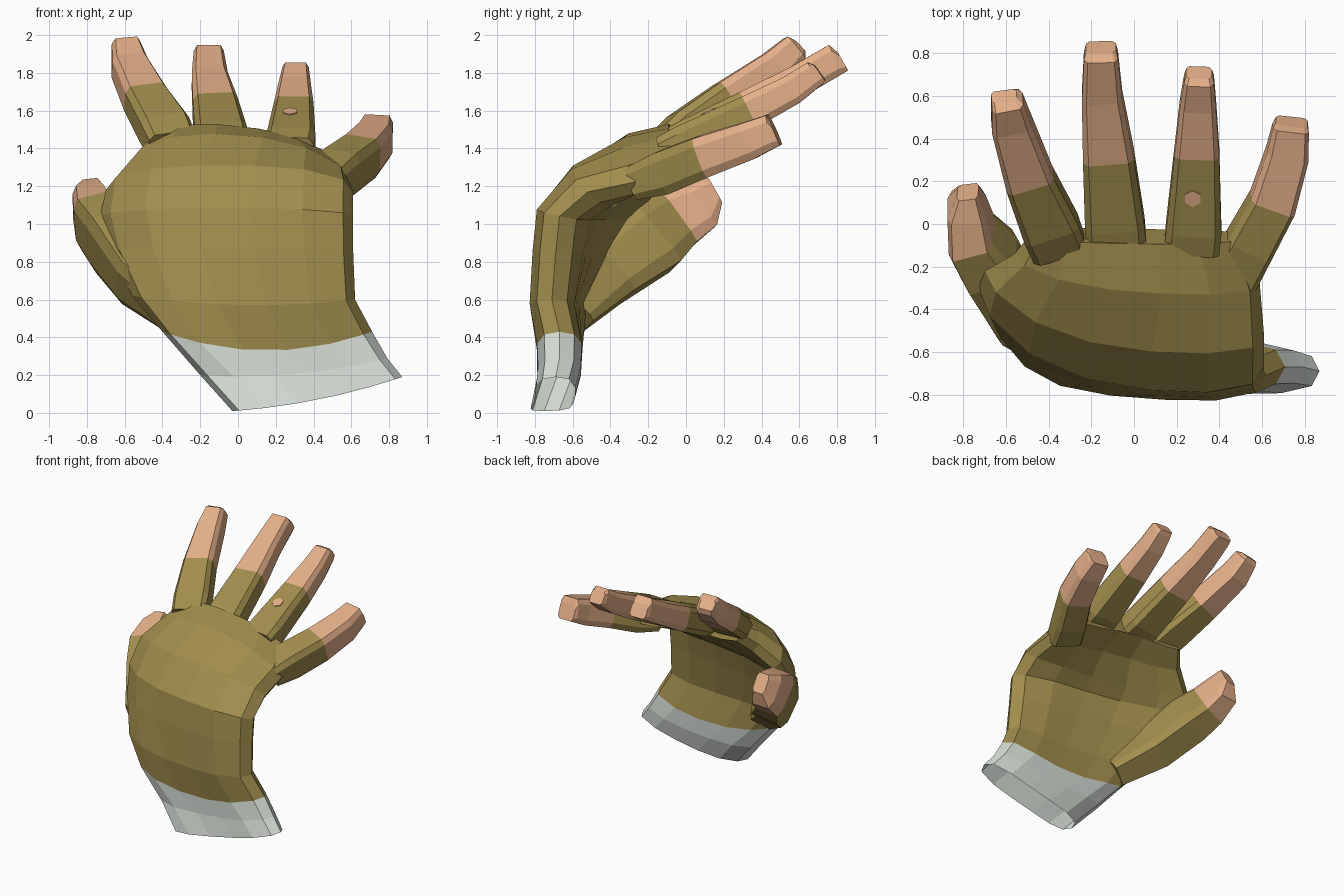
import bpy, bmesh
from mathutils import Vector

if "Cube" in bpy.data.objects:
    bpy.data.objects.remove(bpy.data.objects["Cube"])


def material(name, rgb):
    m = bpy.data.materials.new(name)
    m.diffuse_color = (*rgb, 1)
    m.use_nodes = True
    m.node_tree.nodes["Principled BSDF"].inputs["Base Color"].default_value = m.diffuse_color
    return m


OLIVE = material("olive_fabric", (0.36, 0.27, 0.075))
SKIN = material("skin", (0.78, 0.43, 0.25))
CUFF = material("pale_grey_cuff", (0.69, 0.74, 0.69))


def loft(name, rings, mats, skin_from=None, caps=(False, False)):
    """Skin a list of equal rings; segments from skin_from on use slot 1."""
    bm = bmesh.new()
    loops = [[bm.verts.new(p) for p in r] for r in rings]
    n = len(loops[0])
    for s, (a, b) in enumerate(zip(loops, loops[1:])):
        for i in range(n):
            j = (i + 1) % n
            f = bm.faces.new((a[i], a[j], b[j], b[i]))
            f.material_index = int(skin_from is not None and s >= skin_from)
    if caps[0]:
        bm.faces.new(loops[0][::-1])
    if caps[1]:
        bm.faces.new(loops[-1]).material_index = int(skin_from is not None)
    bmesh.ops.recalc_face_normals(bm, faces=bm.faces)
    me = bpy.data.meshes.new(name)
    bm.to_mesh(me)
    bm.free()
    ob = bpy.data.objects.new(name, me)
    bpy.context.collection.objects.link(ob)
    for m in mats:
        me.materials.append(m)
    return ob


# Hand cross-sections: thumb-side edge, little-finger-side edge, half thickness,
# back-of-hand normal (y, z), bulge in z at the middle, extra palm padding
U = (0, 0.04, 0.18, 0.38, 0.6, 0.8, 0.96, 1)


def hand_ring(left, right, t, normal, bulge=0, pad=0):
    L, R = Vector(left), Vector(right)
    nrm = Vector((0, *normal)).normalized()

    def point(u, side):
        p = L.lerp(R, u)
        p.y = R.y + (L.y - R.y) * (1 - u) ** 3.6
        arch = 4 * u * (1 - u)
        p.z += bulge * arch
        depth = t * (1 - abs(2 * u - 1) ** 7) ** 0.5
        if side < 0:
            depth += pad * arch
        return p + nrm * side * depth
    return [point(u, 1) for u in U] + [point(u, -1) for u in U[-2:0:-1]]


cuff_rings = [
    hand_ring((-0.03, -0.75, 0.01), (0.87, -0.69, 0.19), 0.105, (-1, 0), -0.03),
    hand_ring((-0.2, -0.68, 0.2), (0.79, -0.67, 0.29), 0.115, (-1, 0), -0.04),
    hand_ring((-0.40, -0.66, 0.43), (0.71, -0.67, 0.43), 0.12, (-1, 0), -0.10),
]
palm_rings = [
    cuff_rings[-1],
    hand_ring((-0.56, -0.57, 0.62), (0.62, -0.71, 0.6), 0.12, (-1, 0), -0.04),
    hand_ring((-0.68, -0.41, 0.86), (0.61, -0.69, 0.85), 0.125, (-1, 0.05), 0, 0.03),
    hand_ring((-0.73, -0.30, 1.04), (0.61, -0.67, 1.04), 0.125, (-1, 0.2), 0.02, 0.06),
    hand_ring((-0.70, -0.22, 1.18), (0.61, -0.52, 1.17), 0.125, (-0.72, 0.7), 0.05, 0.06),
    hand_ring((-0.56, -0.14, 1.32), (0.59, -0.28, 1.22), 0.115, (-0.45, 0.9), 0.10, 0.04),
    hand_ring((-0.48, -0.04, 1.42), (0.50, -0.06, 1.31), 0.10, (-0.35, 0.95), 0.06),
]
loft("cuff", cuff_rings, [CUFF])
loft("palm", palm_rings, [OLIVE], caps=(False, True))

# Boxy cross-section with narrow chamfers
SECTION = [(1, 0.6), (0.78, 1), (-0.78, 1), (-1, 0.6),
           (-1, -0.6), (-0.78, -1), (0.78, -1), (1, -0.6)]


def digit(name, path, skin_from, up):
    """Path entries: centre x, y, z, width, height."""
    pts = [Vector(p[:3]) for p in path]
    rings = []
    for i, p in enumerate(path):
        d = (pts[min(i + 1, len(pts) - 1)] - pts[max(i - 1, 0)]).normalized()
        if i == len(pts) - 1:
            d = (pts[-2] - pts[-3]).normalized()
        side = d.cross(Vector(up)).normalized()
        top = side.cross(d)
        rings.append([pts[i] + side * a * p[3] / 2 + top * b * p[4] / 2
                      for a, b in SECTION])
    loft(name, rings, [OLIVE, SKIN], skin_from, (True, True))


UP = (0, -0.4, 0.9)
digit("index_finger", [(-0.35, -0.12, 1.42, 0.26, 0.16), (-0.39, -0.02, 1.50, 0.27, 0.19),
                       (-0.49, 0.21, 1.66, 0.23, 0.19), (-0.575, 0.47, 1.83, 0.19, 0.18),
                       (-0.595, 0.575, 1.93, 0.15, 0.15), (-0.61, 0.60, 1.94, 0.12, 0.08)], 2, UP)
digit("middle_finger", [(-0.08, -0.12, 1.40, 0.28, 0.17), (-0.09, 0.0, 1.45, 0.28, 0.2),
                        (-0.12, 0.32, 1.61, 0.24, 0.19), (-0.15, 0.6, 1.76, 0.19, 0.17),
                        (-0.155, 0.79, 1.87, 0.16, 0.17), (-0.155, 0.83, 1.86, 0.14, 0.11)], 2, UP)
digit("ring_finger", [(0.27, -0.12, 1.38, 0.26, 0.17), (0.28, -0.02, 1.42, 0.26, 0.2),
                      (0.295, 0.34, 1.595, 0.21, 0.18), (0.30, 0.56, 1.71, 0.17, 0.16),
                      (0.305, 0.68, 1.795, 0.14, 0.14), (0.305, 0.71, 1.80, 0.12, 0.10)], 2, UP)
digit("little_finger", [(0.46, -0.25, 1.23, 0.24, 0.18), (0.54, -0.10, 1.28, 0.23, 0.23),
                        (0.65, 0.10, 1.36, 0.22, 0.22), (0.72, 0.33, 1.44, 0.2, 0.2),
                        (0.735, 0.45, 1.49, 0.17, 0.18), (0.74, 0.48, 1.475, 0.15, 0.12)], 2, UP)
digit("thumb", [(-0.3, -0.6, 0.52, 0.2, 0.2), (-0.53, -0.42, 0.73, 0.26, 0.32),
                (-0.67, -0.18, 0.92, 0.26, 0.38), (-0.76, -0.06, 1.02, 0.22, 0.33),
                (-0.785, 0.08, 1.10, 0.18, 0.27), (-0.78, 0.15, 1.175, 0.10, 0.15)],
      3, (0, -0.7, 0.7))

# Skin showing through a small hole in the ring finger
nrm = Vector((0, -0.42, 0.91)).normalized()
bpy.ops.mesh.primitive_cylinder_add(vertices=6, radius=0.042, depth=0.009,
                                    location=Vector((0.275, 0.16, 1.507)) + nrm * 0.097,
                                    rotation=nrm.to_track_quat('Z', 'Y').to_euler())
hole = bpy.context.object
hole.name = "glove_hole"
hole.data.materials.append(SKIN)
